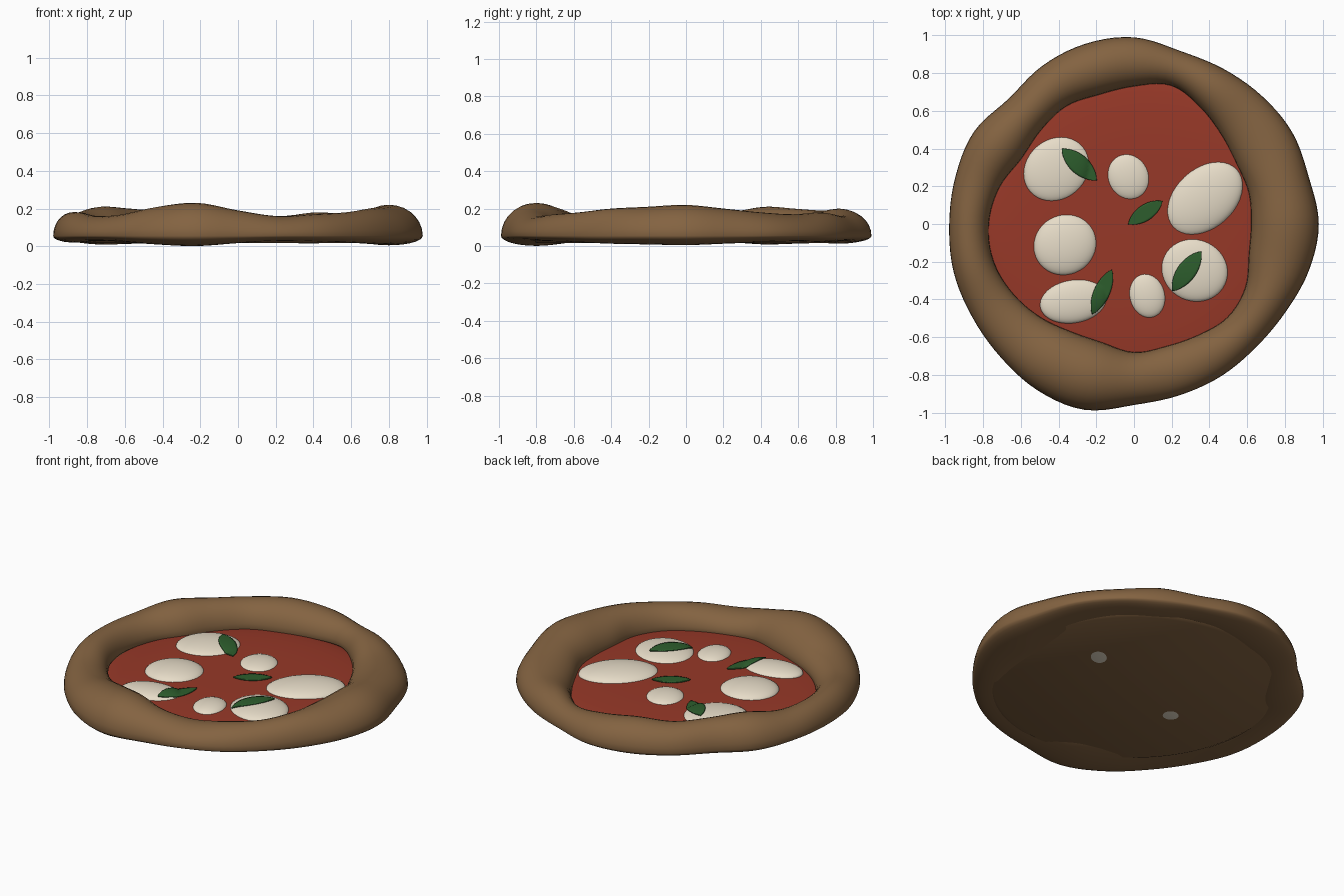
import bpy
import bmesh
import math
from mathutils import Matrix, Vector

if "Cube" in bpy.data.objects:
    bpy.data.objects.remove(bpy.data.objects["Cube"], do_unlink=True)


def material(name, color):
    mat = bpy.data.materials.new(name)
    mat.use_nodes = True
    rgba = (*color, 1.0)
    mat.diffuse_color = rgba
    mat.node_tree.nodes["Principled BSDF"].inputs["Base Color"].default_value = rgba
    return mat


BROWN = material("baked brown", (0.23, 0.125, 0.053))
RED = material("tomato red", (0.31, 0.04, 0.021))
CREAM = material("cheese cream", (0.80, 0.72, 0.58))
GREEN = material("leaf green", (0.026, 0.11, 0.026))


def finish(bm, name, mat):
    bmesh.ops.recalc_face_normals(bm, faces=bm.faces[:])
    mesh = bpy.data.meshes.new(name)
    bm.to_mesh(mesh)
    bm.free()
    mesh.materials.append(mat)
    mesh.polygons.foreach_set("use_smooth", [True] * len(mesh.polygons))
    obj = bpy.data.objects.new(name, mesh)
    bpy.context.collection.objects.link(obj)
    return obj


def around(values, turn):
    """Smooth periodic interpolation of evenly spaced values, turn in 0..1."""
    n = len(values)
    pos = turn * n
    i = int(pos)
    t = pos - i
    a, b, c, d = (values[(i + k) % n] for k in (-1, 0, 1, 2))
    return b + 0.5 * t * (c - a + t * (2 * a - 5 * b + 4 * c - d
                                       + t * (3 * (b - c) + d - a)))


# Crust: a lumpy ring, measured every fifteen degrees from +x (hundredths)
OUTER = [98, 96, 97, 96, 95, 95, 99, 99, 97, 94, 98, 98,
         98, 99, 99, 100, 102, 102, 96, 94, 93, 92, 93, 96]
INNER = [62, 63, 63, 66, 71, 76, 73, 71, 72, 70, 69, 74,
         77, 77, 74, 70, 66, 65, 68, 67, 68, 70, 68, 63]
CREST = [22, 20, 18, 17, 18, 16, 18, 20, 19, 20, 21, 18,
         18, 18, 16, 17, 21, 23, 19, 16, 17, 18, 20, 21]
SEGMENTS, SIDES = 120, 28
WIDEST = 0.055

bm = bmesh.new()
rings = []
for s in range(SEGMENTS):
    turn = s / SEGMENTS
    outer, inner, crest = (around(t, turn) / 100 for t in (OUTER, INNER, CREST))
    floor = max(0.0, 0.028 - 0.38 * (crest - 0.16))
    middle, half = (outer + inner) / 2, (outer - inner) / 2
    direction = Vector((math.cos(turn * math.tau), math.sin(turn * math.tau), 0))
    ring = []
    for k in range(SIDES):
        a = math.tau * k / SIDES
        rise = math.sin(a)
        reach = crest - WIDEST if rise > 0 else WIDEST - floor
        point = direction * (middle + half * math.cos(a))
        point.z = WIDEST + reach * rise
        ring.append(bm.verts.new(point))
    rings.append(ring)
for s in range(SEGMENTS):
    for k in range(SIDES):
        r0, r1, k1 = rings[s], rings[(s + 1) % SEGMENTS], (k + 1) % SIDES
        bm.faces.new((r0[k], r1[k], r1[k1], r0[k1]))
finish(bm, "crust", BROWN)


# Discs turned from a radius and height profile
def lathe(name, profile, mat, steps=96):
    bm = bmesh.new()
    verts = [bm.verts.new((r, 0, z)) for r, z in profile]
    edges = [bm.edges.new(pair) for pair in zip(verts, verts[1:])]
    bmesh.ops.spin(bm, geom=verts + edges, cent=(0, 0, 0), axis=(0, 0, 1),
                   angle=math.tau, steps=steps, use_merge=True)
    bmesh.ops.remove_doubles(bm, verts=bm.verts[:], dist=0.0001)
    return finish(bm, name, mat)


def sauce_height(r):
    return 0.028 + 0.044 * math.sqrt(max(0.0, 1 - (r / 0.79) ** 4))


base = lathe("dough_base", [(0, 0.016), (0.8, 0.016), (0.82, 0.026),
                            (0.8, 0.036), (0, 0.036)], BROWN)
radii = [0.79 * math.sin(math.pi / 2 * i / 20) for i in range(21)]
lathe("sauce", [(r, sauce_height(r)) for r in radii] + [(0, 0.026)], RED)

# Cheese: x, y, long radius, short radius, turn in degrees, half thickness
CHEESE_Z = 0.062
CHEESES = [(-0.41, 0.29, 0.185, 0.16, 40, 0.04),
           (-0.03, 0.25, 0.125, 0.11, 115, 0.035),
           (0.375, 0.135, 0.23, 0.16, 42, 0.048),
           (-0.365, -0.11, 0.17, 0.16, 30, 0.048),
           (0.32, -0.245, 0.18, 0.165, -25, 0.043),
           (-0.32, -0.41, 0.18, 0.115, 10, 0.038),
           (0.07, -0.38, 0.12, 0.095, 105, 0.035)]
for i, (x, y, a, b, turn, thick) in enumerate(CHEESES, 1):
    bm = bmesh.new()
    place = (Matrix.Translation((x, y, CHEESE_Z))
             @ Matrix.Rotation(math.radians(turn), 4, "Z")
             @ Matrix.Diagonal((a, b, thick, 1)))
    bmesh.ops.create_uvsphere(bm, u_segments=40, v_segments=24, radius=1, matrix=place)
    finish(bm, f"cheese_{i}", CREAM)


def topping_height(x, y):
    top = sauce_height(math.hypot(x, y))
    for cx, cy, a, b, turn, thick in CHEESES:
        t = math.radians(turn)
        u = ((x - cx) * math.cos(t) + (y - cy) * math.sin(t)) / a
        v = ((y - cy) * math.cos(t) - (x - cx) * math.sin(t)) / b
        if u * u + v * v < 1:
            top = max(top, CHEESE_Z + thick * math.sqrt(1 - u * u - v * v))
    return top


# Leaves: pointed blades draped over the toppings
def leaf(name, x, y, length, width, turn):
    bm = bmesh.new()
    t = math.radians(turn)
    rows, cols = 20, 8
    grid = []
    for i in range(rows + 1):
        u = 2 * i / rows - 1
        row = []
        for j in range(cols + 1):
            v = 2 * j / cols - 1
            px = u * length / 2
            py = v * width / 2 * (1 - u * u) ** 0.85
            wx = x + px * math.cos(t) - py * math.sin(t)
            wy = y + px * math.sin(t) + py * math.cos(t)
            row.append(bm.verts.new((wx, wy, topping_height(wx, wy) + 0.006)))
        grid.append(row)
    for r0, r1 in zip(grid, grid[1:]):
        for j in range(cols):
            bm.faces.new((r0[j], r1[j], r1[j + 1], r0[j + 1]))
    bmesh.ops.remove_doubles(bm, verts=bm.verts[:], dist=0.0001)
    obj = finish(bm, name, GREEN)
    solid = obj.modifiers.new("thickness", "SOLIDIFY")
    solid.thickness = 0.006
    solid.offset = 0


LEAVES = [(-0.29, 0.315, 0.25, 0.1, -42), (0.06, 0.06, 0.22, 0.085, 34),
          (0.28, -0.25, 0.26, 0.1, 54), (-0.17, -0.36, 0.26, 0.085, 66)]
for i, spec in enumerate(LEAVES, 1):
    leaf(f"leaf_{i}", *spec)

# Keep the underside edge of the base crisp
bpy.ops.object.select_all(action="DESELECT")
base.select_set(True)
bpy.context.view_layer.objects.active = base
bpy.ops.object.shade_smooth_by_angle()
